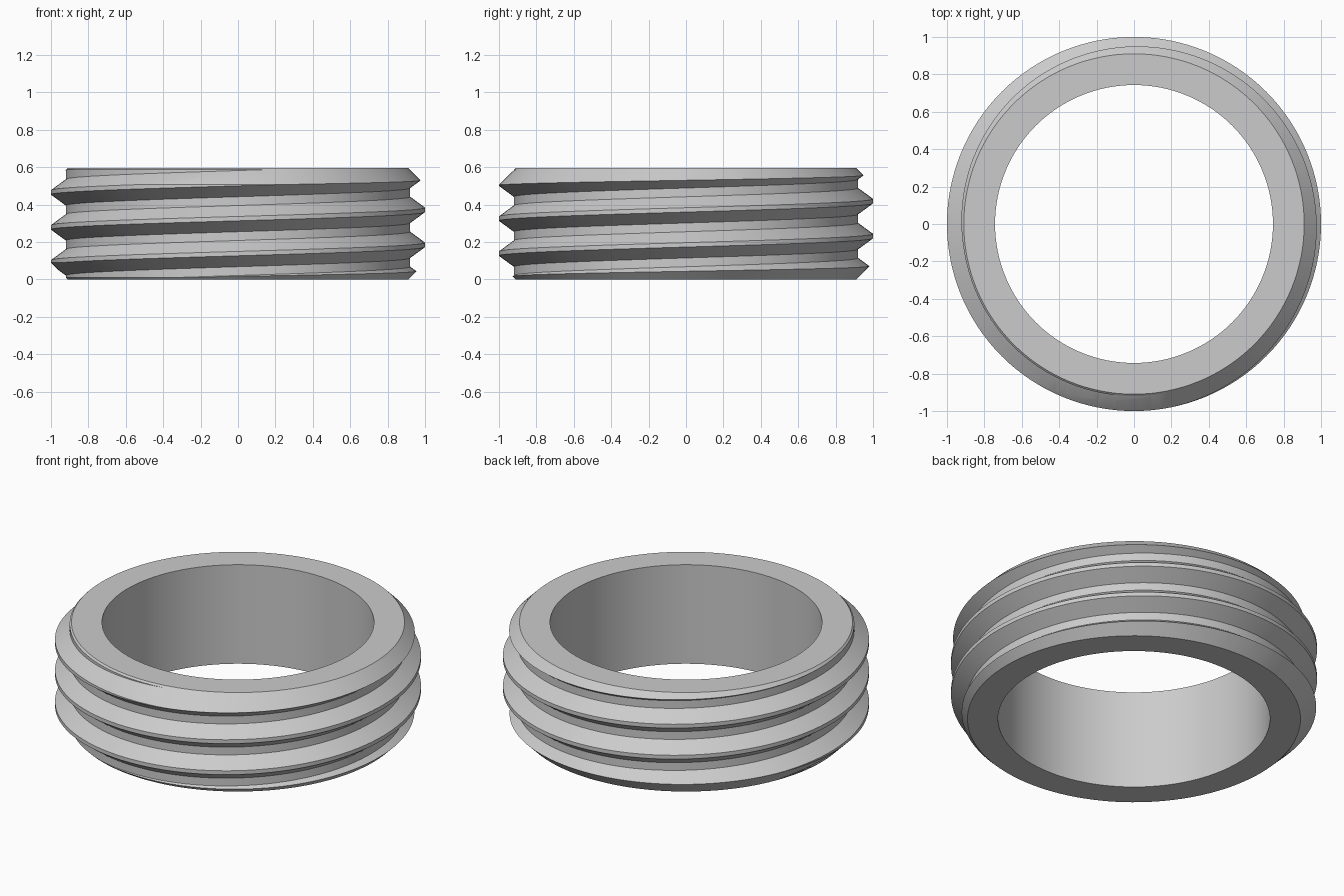
import bpy, bmesh, math

cube = bpy.data.objects.get("Cube")
if cube:
    bpy.data.objects.remove(cube, do_unlink=True)

STEPS = 128              # segments per turn
PITCH = 0.187            # rise per turn
CREST_Z = 0.185          # height of a crest on the +x side
HEIGHT = 0.597
ROOT_R, CREST_R, BORE_R, RIM_R = 0.92, 1.0, 0.743, 0.91

metal = bpy.data.materials.new("light_grey")
metal.use_nodes = True
grey = (0.6, 0.6, 0.6, 1)
metal.diffuse_color = grey
metal.node_tree.nodes["Principled BSDF"].inputs["Base Color"].default_value = grey


def make_object(name, bm):
    bmesh.ops.recalc_face_normals(bm, faces=bm.faces)
    mesh = bpy.data.meshes.new(name)
    bm.to_mesh(mesh)
    bm.free()
    mesh.materials.append(metal)
    obj = bpy.data.objects.new(name, mesh)
    bpy.context.collection.objects.link(obj)
    return obj


def polar(r, i, z):
    a = 2 * math.pi * i / STEPS
    return (r * math.cos(a), r * math.sin(a), z)


def chamfered_ring():
    # revolved blank: plain bore, flat ends, 45 degree outer chamfers
    wide = 0.12
    profile = [(BORE_R, 0), (RIM_R, 0), (RIM_R + wide, wide),
               (RIM_R + wide, HEIGHT - wide), (RIM_R, HEIGHT), (BORE_R, HEIGHT)]
    bm = bmesh.new()
    loops = [[bm.verts.new(polar(r, i, z)) for r, z in profile] for i in range(STEPS)]
    n = len(profile)
    for i in range(STEPS):
        a, b = loops[i], loops[(i + 1) % STEPS]
        for k in range(n):
            bm.faces.new((a[k], b[k], b[(k + 1) % n], a[(k + 1) % n]))
    return make_object("threaded_ring", bm)


def helical_core():
    # solid screw, longer than the ring; each turn joins the next one up
    crest, flank = PITCH / 16, PITCH * 5 / 16
    tooth = [(ROOT_R, -crest - flank), (CREST_R, -crest),
             (CREST_R, crest), (ROOT_R, crest + flank)]
    rows = [(r, CREST_Z + turn * PITCH + z) for turn in range(-3, 6) for r, z in tooth]
    bm = bmesh.new()
    cols = [[bm.verts.new(polar(r, i, z + PITCH * i / STEPS)) for r, z in rows]
            for i in range(STEPS)]
    for i in range(STEPS):
        a = cols[i]
        b = cols[i + 1] if i + 1 < STEPS else cols[0][len(tooth):]
        for k in range(min(len(a), len(b)) - 1):
            bm.faces.new((a[k], b[k], b[k + 1], a[k + 1]))
    # close both ends with fans to the axis
    edges = [e for e in bm.edges if e.is_boundary]
    for upper in (False, True):
        rim = [e for e in edges if (e.verts[0].co.z > HEIGHT / 2) == upper]
        zs = [v.co.z for e in rim for v in e.verts]
        hub = bm.verts.new((0, 0, (min(zs) + max(zs)) / 2))
        for e in rim:
            bm.faces.new((e.verts[0], e.verts[1], hub))
    return make_object("thread_cutter", bm)


# keep only the part of the blank that lies inside the screw
ring = chamfered_ring()
core = helical_core()
core.hide_render = True
cut = ring.modifiers.new("thread", 'BOOLEAN')
cut.operation = 'INTERSECT'
cut.solver = 'EXACT'
cut.object = core

bpy.ops.object.select_all(action='DESELECT')
ring.select_set(True)
bpy.context.view_layer.objects.active = ring
bpy.ops.object.modifier_apply(modifier=cut.name)
bpy.data.objects.remove(core, do_unlink=True)
bpy.ops.object.shade_smooth_by_angle(angle=math.radians(25))
